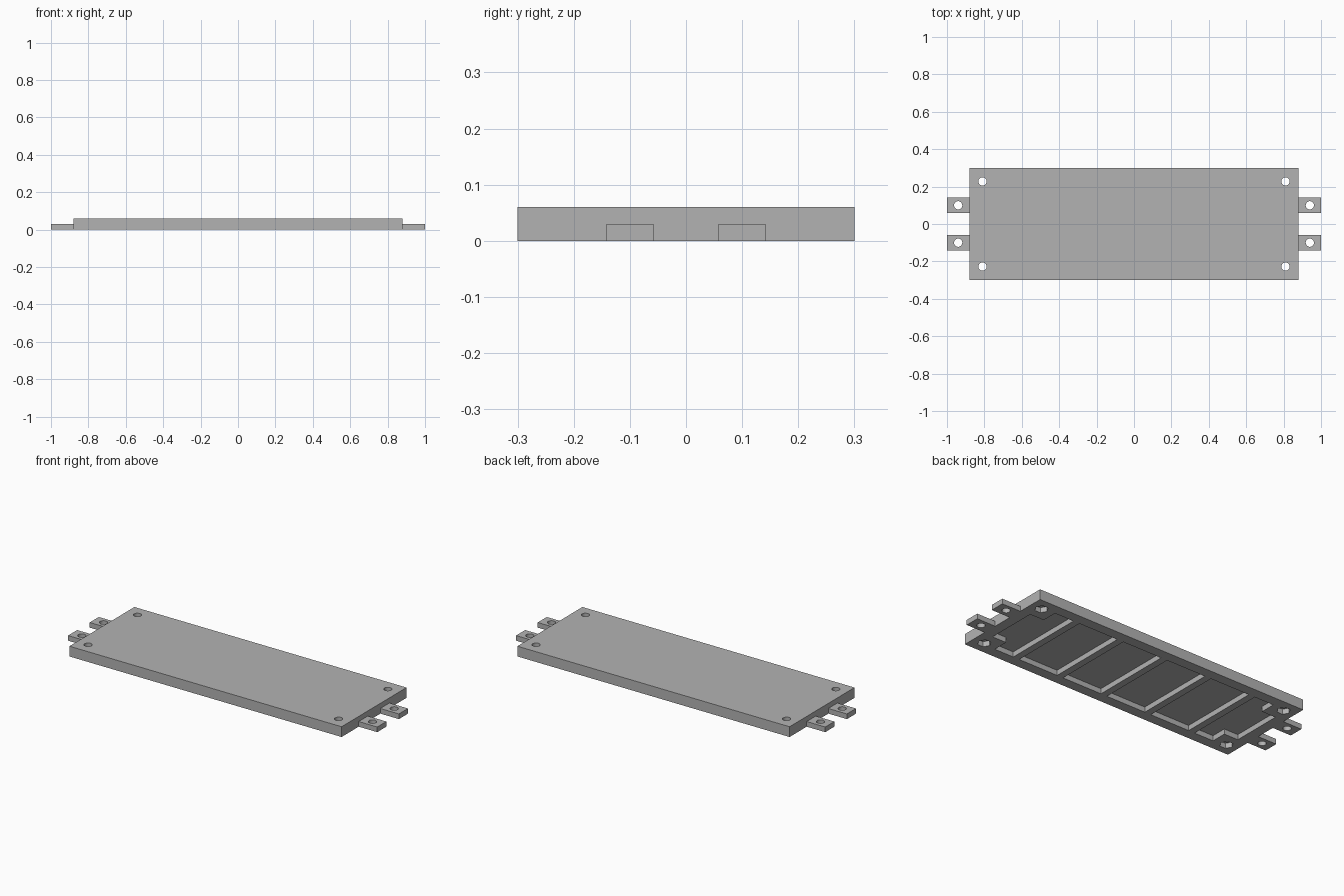
import bpy, bmesh, math
from mathutils import Matrix, Vector

if "Cube" in bpy.data.objects:
    bpy.data.objects.remove(bpy.data.objects["Cube"])

grey = bpy.data.materials.new("light_grey")
grey.diffuse_color = (0.45, 0.45, 0.45, 1)
grey.use_nodes = True
grey.node_tree.nodes["Principled BSDF"].inputs["Base Color"].default_value = grey.diffuse_color

SIDES = [(sx, sy) for sx in (-1, 1) for sy in (-1, 1)]


def new_object(name, bm):
    bmesh.ops.recalc_face_normals(bm, faces=bm.faces)
    mesh = bpy.data.meshes.new(name)
    bm.to_mesh(mesh)
    bm.free()
    mesh.materials.append(grey)
    ob = bpy.data.objects.new(name, mesh)
    bpy.context.collection.objects.link(ob)
    return ob


def add_box(bm, x0, x1, y0, y1, z0, z1):
    size = Matrix.Diagonal((abs(x1 - x0), abs(y1 - y0), z1 - z0, 1))
    mid = Matrix.Translation(((x0 + x1) / 2, (y0 + y1) / 2, (z0 + z1) / 2))
    bmesh.ops.create_cube(bm, size=1, matrix=mid @ size)


def add_prism(bm, outline, z0, z1):
    face = bm.faces.new([bm.verts.new((x, y, z0)) for x, y in outline])
    out = bmesh.ops.extrude_face_region(bm, geom=[face])
    verts = [g for g in out["geom"] if isinstance(g, bmesh.types.BMVert)]
    bmesh.ops.translate(bm, verts=verts, vec=(0, 0, z1 - z0))


def add_round(bm, x, y, r, z0, z1, sides):
    add_prism(bm, [(x + r * math.cos(math.tau * i / sides),
                    y + r * math.sin(math.tau * i / sides))
                   for i in range(sides)], z0, z1)


def cut(target, bm):
    cutter = new_object("cutter", bm)
    cutter.hide_render = True
    mod = target.modifiers.new("cut", 'BOOLEAN')
    mod.operation, mod.solver, mod.object = 'DIFFERENCE', 'EXACT', cutter
    bpy.context.view_layer.objects.active = target
    bpy.ops.object.modifier_apply(modifier=mod.name)
    bpy.data.objects.remove(cutter)


# Main plate
bm = bmesh.new()
add_box(bm, -0.88, 0.88, -0.30, 0.30, 0, 0.06)
plate = new_object("base_plate", bm)

# Underside pockets between ribs, end pockets notched around the corner bosses
bm = bmesh.new()
pitch, rib = 1.76 / 6, 0.02
for i in range(-2, 2):
    add_box(bm, i * pitch + rib, (i + 1) * pitch - rib, -0.24, 0.24, -0.02, 0.03)
for s in (-1, 1):
    x0, x1, x2 = 2 * pitch + rib, 0.73, 0.82
    shape = [(x0, -0.24), (x1, -0.24), (x1, -0.15), (x2, -0.15),
             (x2, 0.15), (x1, 0.15), (x1, 0.24), (x0, 0.24)]
    add_prism(bm, [(s * x, y) for x, y in shape], -0.02, 0.03)
# Hexagonal nut recesses
for sx, sy in SIDES:
    add_round(bm, sx * 0.81, sy * 0.228, 0.036, -0.02, 0.03, 6)
cut(plate, bm)

# Corner screw holes
bm = bmesh.new()
for sx, sy in SIDES:
    add_round(bm, sx * 0.81, sy * 0.228, 0.022, -0.02, 0.08, 32)
cut(plate, bm)

# Mounting tabs with holes
for sx, sy in SIDES:
    bm = bmesh.new()
    add_box(bm, sx * 0.88, sx * 1.0, sy * 0.058, sy * 0.142, 0, 0.03)
    tab = new_object(f"{'right' if sx > 0 else 'left'}_{'back' if sy > 0 else 'front'}_tab", bm)
    bm = bmesh.new()
    add_round(bm, sx * 0.94, sy * 0.10, 0.022, -0.02, 0.05, 32)
    cut(tab, bm)

# Smooth hole walls, keep edges sharp
for ob in list(bpy.context.scene.objects):
    bpy.ops.object.select_all(action='DESELECT')
    ob.select_set(True)
    bpy.context.view_layer.objects.active = ob
    bpy.ops.object.shade_smooth_by_angle(angle=math.radians(30))
